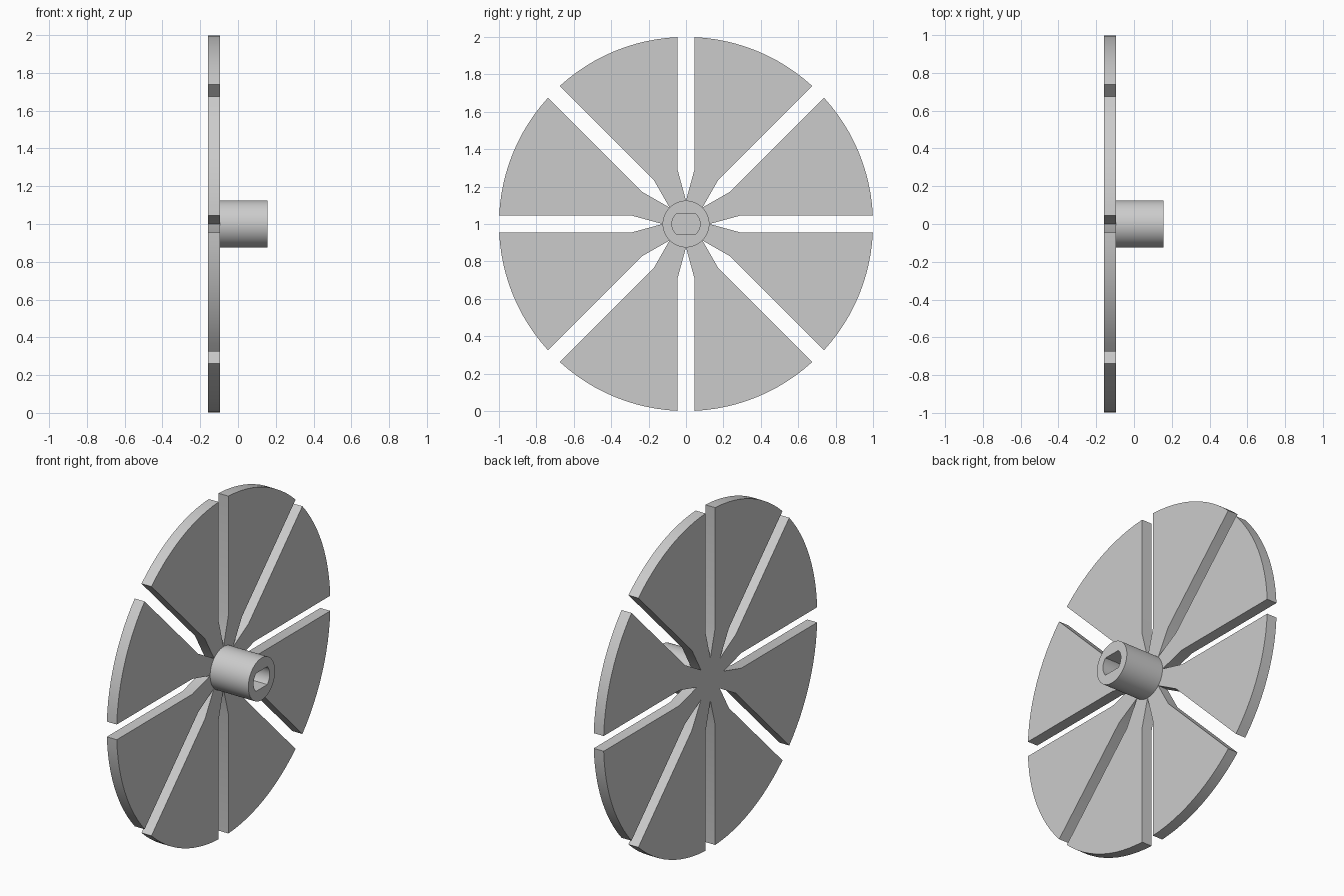
import bpy, bmesh
from math import sin, cos, pi, asin
from mathutils import Vector

cube = bpy.data.objects.get("Cube")
if cube:
    bpy.data.objects.remove(cube)

grey = bpy.data.materials.new("light_grey")
grey.use_nodes = True
COLOUR = (0.6, 0.6, 0.6, 1)
grey.diffuse_color = COLOUR
grey.node_tree.nodes["Principled BSDF"].inputs["Base Color"].default_value = COLOUR

BACK, FACE, END = -0.16, -0.095, 0.155   # x of disc back, disc front, hub end
AXIS_Z = 1.0
SECTORS, ARC_STEPS = 8, 12
STEP = 2 * pi / SECTORS
HUB_R, BORE_R, BORE_FLAT = 0.125, 0.075, 0.053
SLOT_HALF, SLOT_SHOULDER = 0.045, 0.29


def polar(x, r, a):
    return Vector((x, r * cos(a), AXIS_Z + r * sin(a)))


def finish(name, bm):
    bmesh.ops.recalc_face_normals(bm, faces=bm.faces)
    mesh = bpy.data.meshes.new(name)
    bm.to_mesh(mesh)
    bm.free()
    mesh.materials.append(grey)
    obj = bpy.data.objects.new(name, mesh)
    bpy.context.collection.objects.link(obj)
    bpy.ops.object.select_all(action='DESELECT')
    obj.select_set(True)
    bpy.context.view_layer.objects.active = obj
    bpy.ops.object.shade_smooth_by_angle(angle=pi / 6)


# Slotted disc: a small core and eight blades with tapered slots between them
bm = bmesh.new()
tips = [bm.verts.new(polar(BACK, HUB_R, i * STEP)) for i in range(SECTORS)]
bm.faces.new(tips)
shoulder_r = (SLOT_SHOULDER ** 2 + SLOT_HALF ** 2) ** 0.5
shoulder_a, rim_a = asin(SLOT_HALF / shoulder_r), asin(SLOT_HALF)
for i in range(SECTORS):
    start, end = i * STEP, (i + 1) * STEP
    outline = [polar(BACK, shoulder_r, start + shoulder_a)]
    for k in range(ARC_STEPS + 1):
        t = k / ARC_STEPS
        outline.append(polar(BACK, 1, (start + rim_a) * (1 - t) + (end - rim_a) * t))
    outline.append(polar(BACK, shoulder_r, end - shoulder_a))
    blade = [bm.verts.new(p) for p in outline]
    bm.faces.new([tips[i]] + blade + [tips[(i + 1) % SECTORS]])
grown = bmesh.ops.extrude_face_region(bm, geom=bm.faces[:], use_keep_orig=True)["geom"]
moved = [v for v in grown if isinstance(v, bmesh.types.BMVert)]
bmesh.ops.translate(bm, verts=moved, vec=(FACE - BACK, 0, 0))
finish("slotted_disc", bm)

# Hub with a blind bore that has two flats; the disc face is the bore floor
bm = bmesh.new()
N = 64
angles = [2 * pi * i / N for i in range(N)]


def bore_radius(a):
    return min(BORE_R, BORE_FLAT / max(abs(sin(a)), 1e-6))


rings = []
for x, radius in ((FACE, lambda a: HUB_R), (END, lambda a: HUB_R),
                  (END, bore_radius), (FACE, bore_radius)):
    rings.append([bm.verts.new(polar(x, radius(a), a)) for a in angles])
for r0, r1 in zip(rings, rings[1:]):
    for i in range(N):
        j = (i + 1) % N
        bm.faces.new((r0[i], r0[j], r1[j], r1[i]))
finish("hub", bm)
